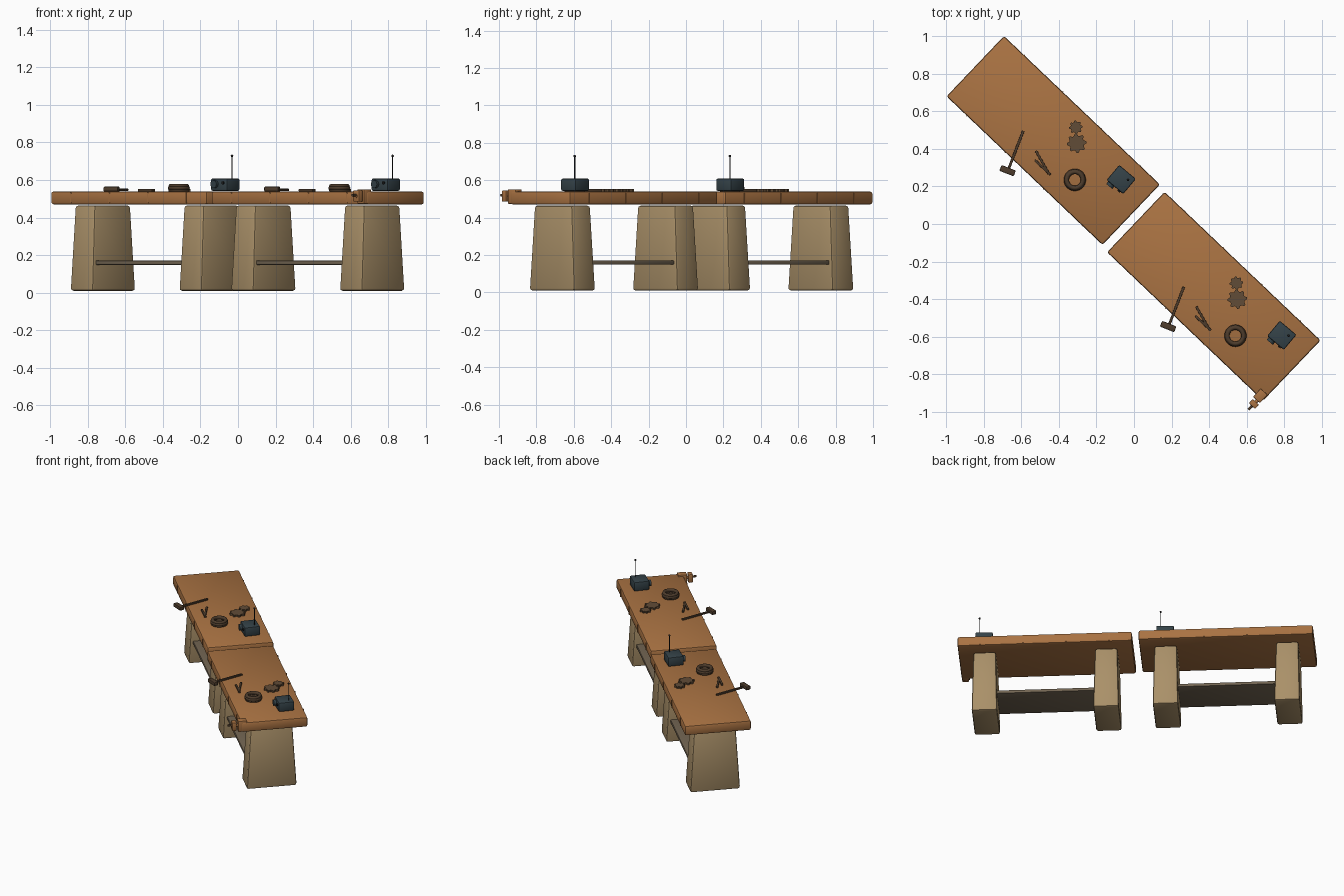
import bpy, bmesh, math
from mathutils import Vector, Matrix

cube = bpy.data.objects.get("Cube")
if cube:
    bpy.data.objects.remove(cube, do_unlink=True)


def material(name, rgb):
    m = bpy.data.materials.new(name)
    m.use_nodes = True
    m.diffuse_color = (*rgb, 1)
    bsdf = next(n for n in m.node_tree.nodes if n.type == 'BSDF_PRINCIPLED')
    bsdf.inputs["Base Color"].default_value = (*rgb, 1)
    return m


WOOD = material("warm wood", (0.40, 0.17, 0.055))
STONE = material("tan leg", (0.40, 0.28, 0.14))
SHELF = material("grey brown shelf", (0.17, 0.13, 0.085))
DARK = material("dark brown", (0.075, 0.045, 0.025))
GEAR = material("gear brown", (0.12, 0.072, 0.038))
SLATE = material("slate metal", (0.035, 0.055, 0.065))
BLACK = material("black metal", (0.012, 0.012, 0.012))

ANGLE = math.radians(-43.6)
TOP = 0.54


def finish(name, bm, mat, loc, rot=0.0, bevel=0.0, segments=2):
    bmesh.ops.recalc_face_normals(bm, faces=bm.faces)
    if bevel:
        bmesh.ops.bevel(bm, geom=bm.edges[:], offset=bevel, segments=segments,
                        affect='EDGES', profile=0.5)
    mesh = bpy.data.meshes.new(name)
    bm.to_mesh(mesh)
    bm.free()
    mesh.materials.append(mat)
    ob = bpy.data.objects.new(name, mesh)
    bpy.context.collection.objects.link(ob)
    ob.location = loc
    ob.rotation_euler.z = rot
    bpy.context.view_layer.objects.active = ob
    for o in bpy.context.selected_objects:
        o.select_set(False)
    ob.select_set(True)
    bpy.ops.object.shade_smooth_by_angle(angle=math.radians(35))
    return ob


def box(name, loc, size, mat, rot=0.0, bevel=0.0, taper=(1, 1)):
    bm = bmesh.new()
    bmesh.ops.create_cube(bm, size=1)
    for v in bm.verts:
        if v.co.z > 0:
            v.co.x *= taper[0]
            v.co.y *= taper[1]
        v.co = Vector(a * b for a, b in zip(v.co, size))
    return finish(name, bm, mat, loc, rot, bevel)


def bar(name, a, b, width, height, z, mat):
    a, b = Vector(a), Vector(b)
    d, mid = b - a, (a + b) / 2
    return box(name, (mid.x, mid.y, z), (d.length, width, height), mat,
               math.atan2(d.y, d.x), width * 0.15)


def rod(name, loc, radius, depth, mat, rot=0.0, lying=False):
    bm = bmesh.new()
    m = Matrix.Rotation(math.pi / 2, 4, 'X') if lying else Matrix()
    bmesh.ops.create_cone(bm, cap_ends=True, segments=16, radius1=radius,
                          radius2=radius, depth=depth, matrix=m)
    return finish(name, bm, mat, loc, rot)


def gear(name, loc, radius, teeth, mat):
    bm = bmesh.new()
    verts = []
    for i in range(teeth * 4):
        r = radius if i % 4 < 2 else radius * 0.78
        t = 2 * math.pi * i / (teeth * 4)
        verts.append(bm.verts.new((r * math.cos(t), r * math.sin(t), 0)))
    face = bm.faces.new(verts)
    ext = bmesh.ops.extrude_face_region(bm, geom=[face])
    tops = [v for v in ext['geom'] if isinstance(v, bmesh.types.BMVert)]
    bmesh.ops.translate(bm, verts=tops, vec=(0, 0, 0.013))
    return finish(name, bm, mat, loc)


def ring(name, loc, major, minor, mat):
    bpy.ops.mesh.primitive_torus_add(location=loc, major_radius=major, minor_radius=minor,
                                     major_segments=28, minor_segments=8)
    ob = bpy.context.object
    ob.name = name
    ob.data.materials.append(mat)
    bpy.ops.object.shade_smooth_by_angle(angle=math.radians(60))


def bench(tag, cx, cy):
    # u runs along the bench, v across it
    def at(u, v, z):
        p = Matrix.Rotation(ANGLE, 2) @ Vector((u, v))
        return (cx + p.x, cy + p.y, z)

    # offset on the table, in plan axes
    def on(x, y):
        return (cx + x, cy + y)

    # table
    box(tag + "_table_top", at(0, 0, 0.505), (1.147, 0.444, 0.07), WOOD, ANGLE, 0.012)
    for side in (-1, 1):
        for i in range(4):
            box(f"{tag}_edge_strip", at((i - 1.5) * 0.283, side * 0.222, 0.505),
                (0.006, 0.006, 0.056), WOOD, ANGLE)
        box(tag + "_leg", at(side * 0.4, 0, 0.2375), (0.168, 0.335, 0.455),
            STONE, ANGLE, 0.014, (0.88, 0.83))
    box(tag + "_shelf", at(0, 0, 0.16), (0.68, 0.275, 0.022), SHELF, ANGLE, 0.003)

    # hammer
    bar(tag + "_hammer_handle", on(-0.16, 0.05), on(-0.237, -0.15), 0.014, 0.012,
        TOP + 0.008, DARK)
    bar(tag + "_hammer_head", on(-0.281, -0.146), on(-0.205, -0.176), 0.033, 0.026,
        TOP + 0.012, DARK)

    # tongs
    bar(tag + "_tong_arm", on(-0.093, -0.055), on(-0.022, -0.18), 0.013, 0.013, TOP + 0.006, DARK)
    bar(tag + "_tong_arm", on(-0.098, -0.105), on(-0.015, -0.182), 0.013, 0.013, TOP + 0.006, DARK)

    # wire coil
    for i, major in enumerate((0.045, 0.047, 0.043)):
        ring(tag + "_coil", (*on(0.115, -0.21), TOP + 0.008 + i * 0.01), major, 0.012, DARK)

    # gears
    gear(tag + "_large_gear", (*on(0.125, -0.015), TOP), 0.052, 8, GEAR)
    gear(tag + "_small_gear", (*on(0.12, 0.07), TOP), 0.036, 8, GEAR)

    # radio
    turn = math.radians(-40)
    rx, ry = on(0.362, -0.208)
    box(tag + "_radio", (rx, ry, TOP + 0.036), (0.116, 0.105, 0.066), SLATE, turn, 0.008)

    def radio(u, v, z):
        p = Matrix.Rotation(turn, 2) @ Vector((u, v))
        return (rx + p.x, ry + p.y, TOP + z)

    rod(tag + "_radio_speaker", radio(-0.025, -0.058, 0.038), 0.021, 0.022, SLATE, turn, True)
    rod(tag + "_radio_knob", radio(0.03, -0.054, 0.045), 0.008, 0.01, BLACK, turn, True)
    ax, ay = on(0.398, -0.21)
    rod(tag + "_antenna", (ax, ay, TOP + 0.128), 0.003, 0.125, BLACK)
    bm = bmesh.new()
    bmesh.ops.create_uvsphere(bm, u_segments=12, v_segments=8, radius=0.007)
    finish(tag + "_antenna_tip", bm, BLACK, (ax, ay, TOP + 0.189))
    return at


bench("back_bench", -0.43, 0.445)
at = bench("front_bench", 0.425, -0.385)

# corner vise
box("vise_body", at(0.545, -0.213, 0.512), (0.05, 0.06, 0.078), WOOD, ANGLE, 0.005)
rod("vise_screw", at(0.55, -0.255, 0.515), 0.01, 0.06, WOOD, ANGLE, True)
box("vise_jaw", at(0.55, -0.268, 0.515), (0.045, 0.03, 0.06), WOOD, ANGLE, 0.004)
rod("vise_handle", at(0.55, -0.295, 0.52), 0.007, 0.03, DARK, ANGLE, True)
